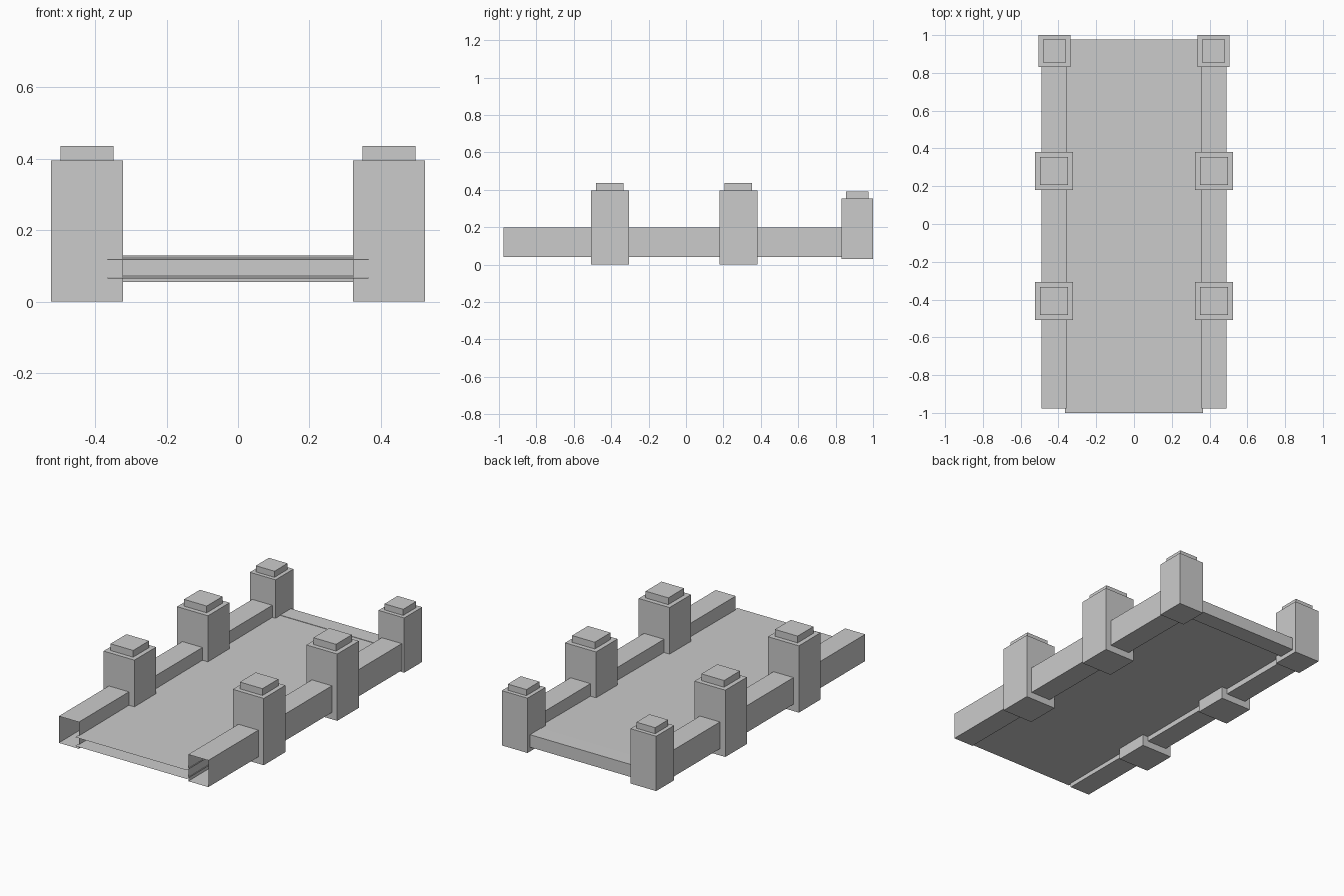
import bpy, bmesh

if "Cube" in bpy.data.objects:
    bpy.data.objects.remove(bpy.data.objects["Cube"])


def make(name, verts, faces):
    mesh = bpy.data.meshes.new(name)
    mesh.from_pydata(verts, [], faces)
    mesh.update()
    ob = bpy.data.objects.new(name, mesh)
    bpy.context.collection.objects.link(ob)
    return ob


def box(name, x0, x1, y0, y1, z0, z1, open_ends=False):
    verts = [(x, y, z) for x in (x0, x1) for y in (y0, y1) for z in (z0, z1)]
    faces = [(0, 1, 3, 2), (4, 6, 7, 5), (0, 2, 6, 4), (1, 5, 7, 3)]
    if not open_ends:
        faces += [(0, 4, 5, 1), (2, 3, 7, 6)]
    return make(name, verts, faces)


def block(name, x, y, half, z0, z1):
    return box(name, x - half, x + half, y - half, y + half, z0, z1)


# Posts with caps: (label, x, y, half width, cap half width, bottom, shoulder, top)
posts = [
    ("front", 0.423, -0.407, 0.101, 0.074, 0.0, 0.395, 0.435),
    ("middle", 0.423, 0.28, 0.101, 0.074, 0.0, 0.395, 0.435),
    ("back", 0.421, 0.916, 0.084, 0.061, 0.03, 0.354, 0.39),
]
for side, s in (("left", -1), ("right", 1)):
    for label, x, y, h, ch, z0, z1, z2 in posts:
        block(f"{label}_{side}_post", s * x, y, h, z0, z1)
        block(f"{label}_{side}_post_cap", s * x, y, ch, z1, z2)
    # Side rail: hollow, open at its ends
    xa, xb = sorted((s * 0.358, s * 0.489))
    box(f"{side}_rail", xa, xb, -0.976, 0.93, 0.04, 0.198, open_ends=True)

# Low beam across the back
box("back_beam", -0.36, 0.36, 0.876, 0.976, 0.055, 0.129)

# Deck: two thin sheets rising slightly towards the back
for name, za, zb, order in (("deck_top", 0.116, 0.127, (0, 1, 2, 3)),
                            ("deck_underside", 0.064, 0.075, (3, 2, 1, 0))):
    make(name, [(-0.365, -1.0, za), (0.365, -1.0, za),
                (0.365, 0.93, zb), (-0.365, 0.93, zb)], [order])
